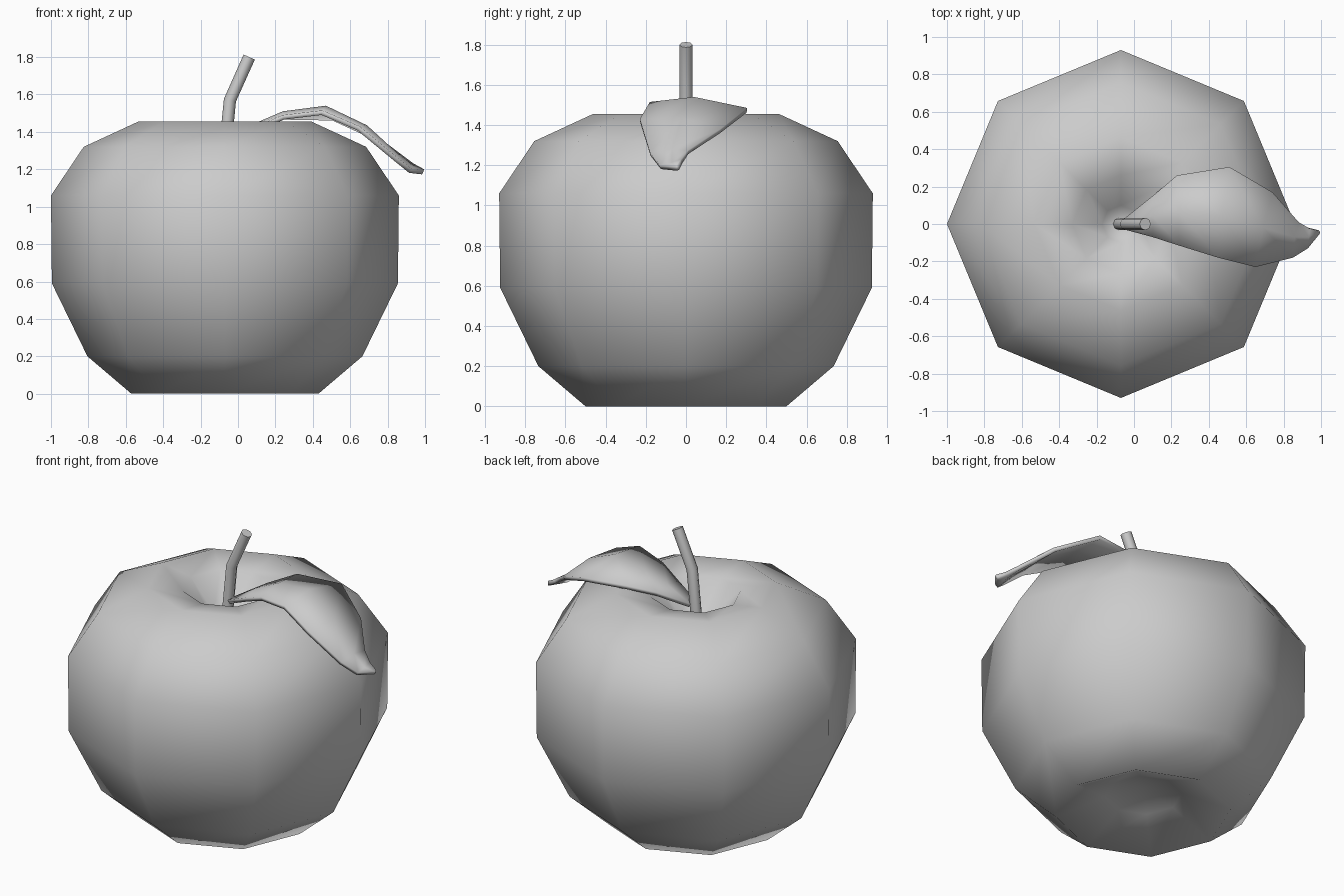
import bpy, bmesh, math
from mathutils import Vector

cube = bpy.data.objects.get("Cube")
if cube:
    bpy.data.objects.remove(cube, do_unlink=True)

# One plain grey for the whole fruit
grey = bpy.data.materials.new("plain_grey")
grey.use_nodes = True
grey.diffuse_color = (0.6, 0.6, 0.6, 1)
grey.node_tree.nodes["Principled BSDF"].inputs["Base Color"].default_value = grey.diffuse_color


def finish(name, bm, smooth_angle=math.pi):
    bmesh.ops.recalc_face_normals(bm, faces=bm.faces)
    mesh = bpy.data.meshes.new(name)
    bm.to_mesh(mesh)
    bm.free()
    mesh.materials.append(grey)
    obj = bpy.data.objects.new(name, mesh)
    bpy.context.collection.objects.link(obj)
    bpy.ops.object.select_all(action='DESELECT')
    obj.select_set(True)
    bpy.context.view_layer.objects.active = obj
    bpy.ops.object.shade_smooth_by_angle(angle=smooth_angle)
    return obj


def bridge(bm, rings, closed=True):
    """Join successive rows of vertices with quads."""
    for a, b in zip(rings, rings[1:]):
        n = len(a)
        for i in range(n if closed else n - 1):
            j = (i + 1) % n
            bm.faces.new((a[i], a[j], b[j], b[i]))


def fan(bm, ring, tip):
    for i in range(len(ring)):
        bm.faces.new((ring[i], ring[(i + 1) % len(ring)], tip))


# Fruit body: eight-sided lathe with a hollow at both ends
AXIS_X = -0.07
profile = [(0.22, 0.12), (0.5, 0), (0.735, 0.2), (0.925, 0.59), (0.93, 1.06),
           (0.755, 1.32), (0.463, 1.455), (0.26, 1.42), (0.1, 1.24)]
bm = bmesh.new()
rings = []
for r, z in profile:
    rings.append([bm.verts.new((AXIS_X + r * math.cos(k * math.pi / 4),
                                r * math.sin(k * math.pi / 4), z)) for k in range(8)])
bridge(bm, rings)
fan(bm, rings[0], bm.verts.new((AXIS_X, 0, 0.17)))
fan(bm, rings[-1], bm.verts.new((AXIS_X, 0, 1.2)))
finish("fruit_body", bm)

# Stem: bent eight-sided tube
bm = bmesh.new()
path = [Vector((-0.08, 0, 1.2)), Vector((-0.043, 0, 1.57)), Vector((0.06, 0, 1.8))]
rings = []
for i, p in enumerate(path):
    along = (path[min(i + 1, 2)] - path[max(i - 1, 0)]).normalized()
    side = Vector((0, 1, 0))
    across = side.cross(along)
    rings.append([bm.verts.new(p + 0.033 * (math.cos(a) * side + math.sin(a) * across))
                  for a in (k * math.pi / 4 for k in range(8))])
bridge(bm, rings)
bm.faces.new(rings[0])
bm.faces.new(rings[-1])
finish("stem", bm, math.radians(60))

# Leaf: rows of back edge, midrib and front edge, arching over the rim
rows = [[(-0.05, 0.03, 1.36), (-0.05, 0, 1.36), (-0.05, -0.03, 1.36)],
        [(0.1, 0.15, 1.44), (0.1, 0.04, 1.45), (0.1, -0.07, 1.43)],
        [(0.23, 0.26, 1.49), (0.24, 0.06, 1.51), (0.24, -0.115, 1.49)],
        [(0.51, 0.305, 1.485), (0.47, 0.04, 1.54), (0.45, -0.18, 1.515)],
        [(0.74, 0.17, 1.38), (0.69, -0.02, 1.435), (0.65, -0.23, 1.43)],
        [(0.88, 0.01, 1.275), (0.86, -0.07, 1.28), (0.85, -0.18, 1.265)],
        [(0.94, -0.025, 1.23), (0.935, -0.07, 1.215), (0.93, -0.13, 1.2)],
        [(0.995, -0.042, 1.2), (0.995, -0.047, 1.197), (0.993, -0.052, 1.195)]]
bm = bmesh.new()
bridge(bm, [[bm.verts.new(p) for p in row] for row in rows], closed=False)
bm.normal_update()
if sum(f.normal.z for f in bm.faces) < 0:
    bmesh.ops.reverse_faces(bm, faces=bm.faces)
leaf = finish("leaf", bm, math.radians(60))
thick = leaf.modifiers.new("thickness", 'SOLIDIFY')
thick.thickness = 0.025
thick.offset = -1 if leaf.data.polygons[0].normal.z > 0 else 1
